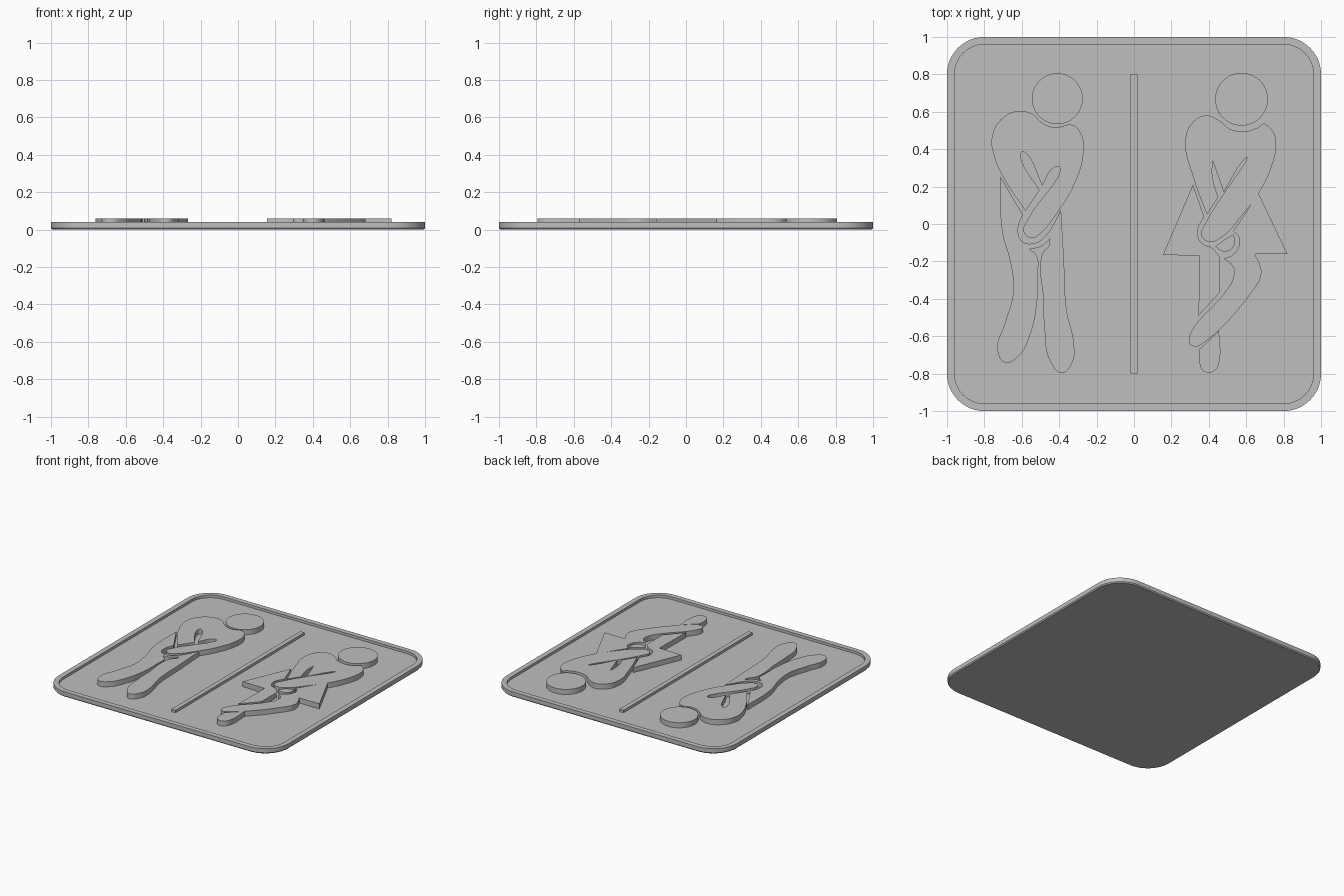
import bpy, bmesh, math

cube = bpy.data.objects.get("Cube")
if cube:
    bpy.data.objects.remove(cube, do_unlink=True)

grey = bpy.data.materials.new("plain grey")
grey.use_nodes = True
tone = (0.52, 0.52, 0.52, 1)
grey.diffuse_color = tone
grey.node_tree.nodes["Principled BSDF"].inputs["Base Color"].default_value = tone

FLOOR, RIM, RELIEF = 0.02, 0.04, 0.06
V = "VECTOR"  # marks a sharp corner in an outline


def add_mesh(name, bm, smooth=True):
    bmesh.ops.recalc_face_normals(bm, faces=bm.faces)
    mesh = bpy.data.meshes.new(name)
    bm.to_mesh(mesh)
    bm.free()
    mesh.materials.append(grey)
    obj = bpy.data.objects.new(name, mesh)
    bpy.context.collection.objects.link(obj)
    if smooth:
        bpy.ops.object.select_all(action="DESELECT")
        obj.select_set(True)
        bpy.context.view_layer.objects.active = obj
        bpy.ops.object.shade_smooth_by_angle(angle=math.radians(30))
    return obj


def rounded_square(bm, half, radius, z, steps=12):
    ring = []
    for corner in range(4):
        mid = math.radians(45 + 90 * corner)
        cx = math.copysign(half - radius, math.cos(mid))
        cy = math.copysign(half - radius, math.sin(mid))
        for i in range(steps + 1):
            a = math.radians(90 * (corner + i / steps))
            ring.append(bm.verts.new((cx + radius * math.cos(a), cy + radius * math.sin(a), z)))
    return ring


def raised_outline(name, points):
    """Extrude a closed outline given in hundredths of a unit."""
    curve = bpy.data.curves.new(name, "CURVE")
    curve.dimensions = "2D"
    curve.fill_mode = "BOTH"
    curve.resolution_u = 8
    curve.extrude = (RELIEF - FLOOR) / 2
    spline = curve.splines.new("BEZIER")
    spline.bezier_points.add(len(points) - 1)
    spline.use_cyclic_u = True
    for bp, point in zip(spline.bezier_points, points):
        bp.co = (point[0] / 100, point[1] / 100, 0)
        bp.handle_left_type = bp.handle_right_type = V if len(point) == 3 else "AUTO"
    helper = bpy.data.objects.new(name + " outline", curve)
    bpy.context.collection.objects.link(helper)
    bpy.context.view_layer.update()
    evaluated = helper.evaluated_get(bpy.context.evaluated_depsgraph_get())
    bm = bmesh.new()
    bm.from_mesh(evaluated.to_mesh())
    evaluated.to_mesh_clear()
    bpy.data.objects.remove(helper, do_unlink=True)
    bmesh.ops.remove_doubles(bm, verts=bm.verts, dist=0.0002)
    bmesh.ops.translate(bm, verts=bm.verts, vec=(0, 0, (RELIEF + FLOOR) / 2))
    return add_mesh(name, bm)


def head(name, x, y, radius):
    bm = bmesh.new()
    bmesh.ops.create_cone(bm, cap_ends=True, segments=64, radius1=radius, radius2=radius,
                          depth=RELIEF - FLOOR)
    bmesh.ops.translate(bm, verts=bm.verts, vec=(x, y, (RELIEF + FLOOR) / 2))
    add_mesh(name, bm)


# Backing plate with a raised rim and softened lower edge
bm = bmesh.new()
rings = [rounded_square(bm, half, radius, z) for half, radius, z in (
    (0.993, 0.193, 0), (1, 0.2, 0.008), (1, 0.2, RIM), (0.96, 0.16, RIM), (0.96, 0.16, FLOOR))]
for low, high in zip(rings, rings[1:]):
    for i in range(len(low)):
        j = (i + 1) % len(low)
        bm.faces.new((low[i], low[j], high[j], high[i]))
bm.faces.new(rings[0])
bm.faces.new(rings[-1])
add_mesh("plate", bm)

# Divider bar between the two figures
bm = bmesh.new()
bmesh.ops.create_cube(bm, size=1)
bmesh.ops.scale(bm, verts=bm.verts, vec=(0.036, 1.6, RIM - FLOOR))
bmesh.ops.translate(bm, verts=bm.verts, vec=(0, 0, (RIM + FLOOR) / 2))
add_mesh("divider", bm, smooth=False)

# Man: head, torso with crossed arms, legs
head("man_head", -0.41, 0.67, 0.136)
raised_outline("man_torso", [
    (-76, 46), (-71, 56), (-61, 60.5), (-54, 58.5), (-49, 54), (-42, 51.5), (-33, 53),
    (-28, 47.5), (-27, 38), (-32, 21), (-41, 6), (-50, -5), (-55, -7.5), (-59, -4),
    (-57, 2), (-40, 27), (-40, 30.5), (-43, 30), (-49, 20.5, V), (-57.5, 37.5), (-60, 38.5),
    (-60.5, 35.5), (-50.5, 18, V), (-58, 7, V), (-71, 27), (-75, 37)])
raised_outline("man_legs", [
    (-71.5, 25.5, V), (-59.5, 5, V), (-62, -3), (-60, -9), (-54.5, -10.5), (-48.5, -7.5),
    (-39, 7.5, V), (-37.5, -19), (-36, -46), (-32, -65), (-33, -74), (-38.5, -79.5),
    (-44.5, -74), (-48, -54), (-48.5, -40), (-50, -21), (-48.5, -15), (-45.5, -11.5),
    (-45, -8, V), (-49.5, -12), (-56, -13.5, V), (-52, -17), (-51.5, -27), (-52, -43),
    (-55.5, -59), (-62, -71), (-69, -74), (-73, -67), (-69, -53), (-64.5, -36),
    (-66, -21), (-70.5, -4)])

# Woman: head, torso with crossed arms, second hand
head("woman_head", 0.575, 0.667, 0.141)
raised_outline("woman_torso", [
    (27.5, 45), (31, 54), (38.5, 58), (46, 55), (51, 51), (58.5, 49.5), (65, 51), (69.5, 54, V),
    (74, 50), (76, 43), (74, 32), (67, 17), (58, 5), (47, -7), (40, -9.5), (36, -6),
    (38, 0), (60, 34), (60.5, 36, V), (58, 33.5), (48, 17, V), (42, 34, V), (42, 25),
    (45, 14, V), (39, 5, V), (32, 24)])
raised_outline("woman_hand", [
    (43.5, -12, V), (47, -14.5), (52, -13.5), (54, -9), (53, -5.5, V), (49, -8)])

# Woman: dress half with the standing leg, and its foot
raised_outline("woman_dress_right", [
    (31.5, 21, V), (37.5, 4, V), (34, -4), (36, -10), (42, -13), (46, -18, V),
    (46, -36.5, V), (34.5, -49, V), (35, -17, V), (15.5, -16.5, V)])
raised_outline("woman_standing_foot", [
    (35, -67, V), (45.5, -57, V), (45.5, -74), (43.5, -78), (40, -79.5), (36.5, -78), (35, -74)])

# Woman: dress half with the crossing leg
raised_outline("woman_dress_left", [
    (66.5, 16.5, V), (53, -4, V), (56, -7), (56, -12), (52, -17), (48, -18.5, V),
    (53, -23), (53, -29), (49, -36), (30.5, -58), (29.5, -63), (32, -65.5), (36.5, -64),
    (64, -35), (68, -27), (67, -21), (64.5, -16, V), (82, -16, V)])
